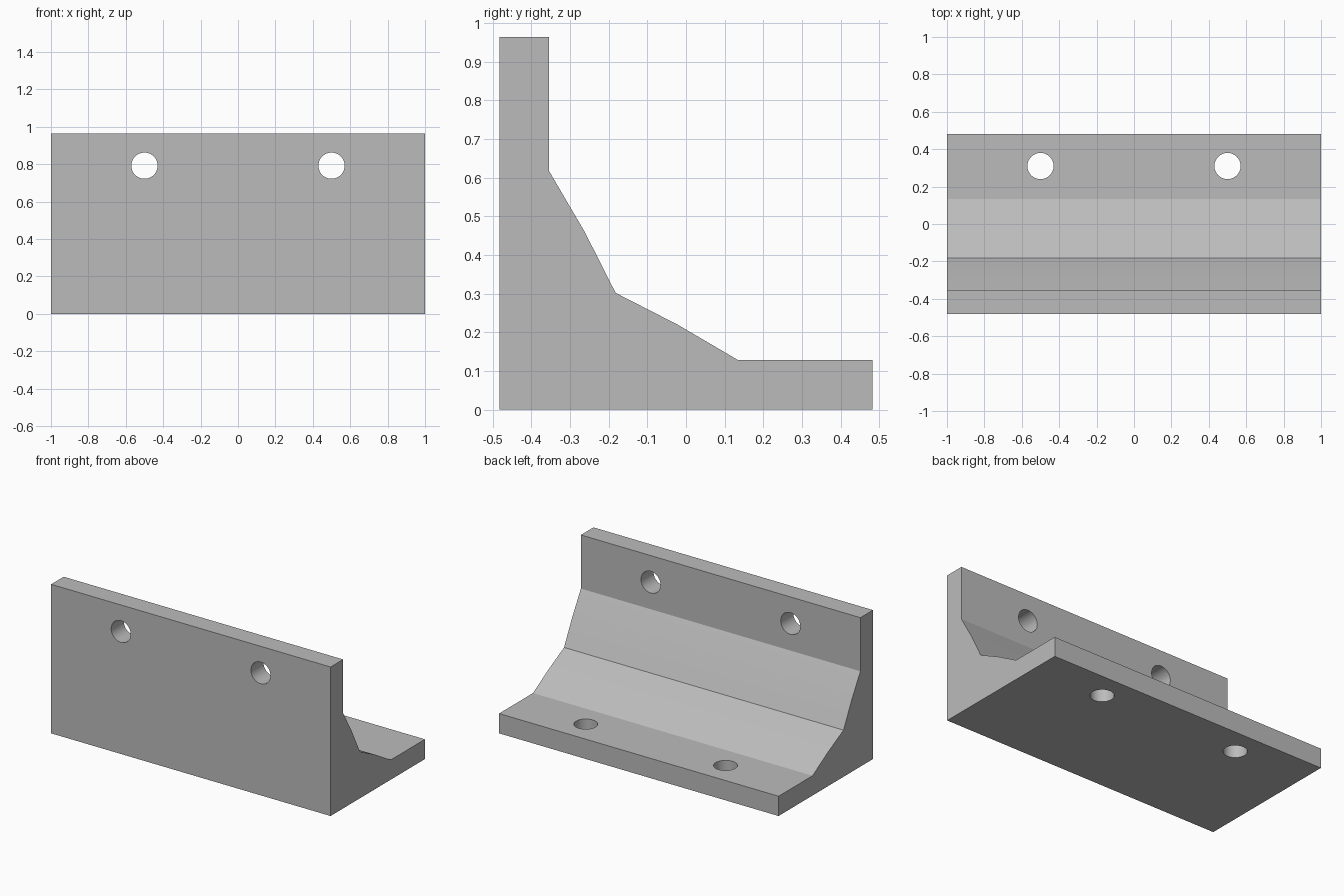
import bpy
import bmesh
import math

cube = bpy.data.objects.get("Cube")
if cube:
    bpy.data.objects.remove(cube, do_unlink=True)

# Plain grey metal
grey = bpy.data.materials.new("grey_metal")
grey.use_nodes = True
colour = (0.5, 0.5, 0.5, 1)
grey.diffuse_color = colour
grey.node_tree.nodes["Principled BSDF"].inputs["Base Color"].default_value = colour

HALF_LENGTH = 1.0
HALF_DEPTH = 0.482
HEIGHT = 2 * HALF_DEPTH
THICK = 0.128
HOLE_RADIUS = 0.07
HOLE_X = 0.5
HOLE_UP = 0.792


def add_object(name, bm):
    bmesh.ops.recalc_face_normals(bm, faces=bm.faces)
    mesh = bpy.data.meshes.new(name)
    bm.to_mesh(mesh)
    bm.free()
    mesh.materials.append(grey)
    obj = bpy.data.objects.new(name, mesh)
    bpy.context.collection.objects.link(obj)
    return obj


# Half of the L section, measured along and out from the corner;
# the other half is its mirror across the diagonal
half = [(HEIGHT, 0), (HEIGHT, THICK), (0.617, THICK), (0.46, 0.22)]
section = [(0, 0)] + half + [(0.3, 0.302)] + [(b, a) for a, b in reversed(half)]

# Bracket body: extruded section
bm = bmesh.new()
end = bm.faces.new([bm.verts.new((-HALF_LENGTH, a - HALF_DEPTH, b)) for a, b in section])
extruded = bmesh.ops.extrude_face_region(bm, geom=[end])["geom"]
bmesh.ops.translate(bm, vec=(2 * HALF_LENGTH, 0, 0),
                    verts=[v for v in extruded if isinstance(v, bmesh.types.BMVert)])
bracket = add_object("angle_bracket", bm)


# Bolt holes: two in each flange
def drill(x, y, z, tilt):
    bm = bmesh.new()
    bmesh.ops.create_cone(bm, cap_ends=True, segments=64, depth=0.4,
                          radius1=HOLE_RADIUS, radius2=HOLE_RADIUS)
    cutter = add_object("hole_cutter", bm)
    cutter.location = (x, y, z)
    cutter.rotation_euler.x = tilt
    cut = bracket.modifiers.new("bolt_hole", "BOOLEAN")
    cut.operation = "DIFFERENCE"
    cut.solver = "EXACT"
    cut.object = cutter
    return cutter


cutters = []
for x in (-HOLE_X, HOLE_X):
    cutters.append(drill(x, -HALF_DEPTH, HOLE_UP, math.pi / 2))
    cutters.append(drill(x, HOLE_UP - HALF_DEPTH, 0, 0))

bpy.ops.object.select_all(action="DESELECT")
bracket.select_set(True)
bpy.context.view_layer.objects.active = bracket
for modifier in list(bracket.modifiers):
    bpy.ops.object.modifier_apply(modifier=modifier.name)
for cutter in cutters:
    bpy.data.objects.remove(cutter, do_unlink=True)

bpy.ops.object.shade_smooth_by_angle(angle=math.radians(12))
